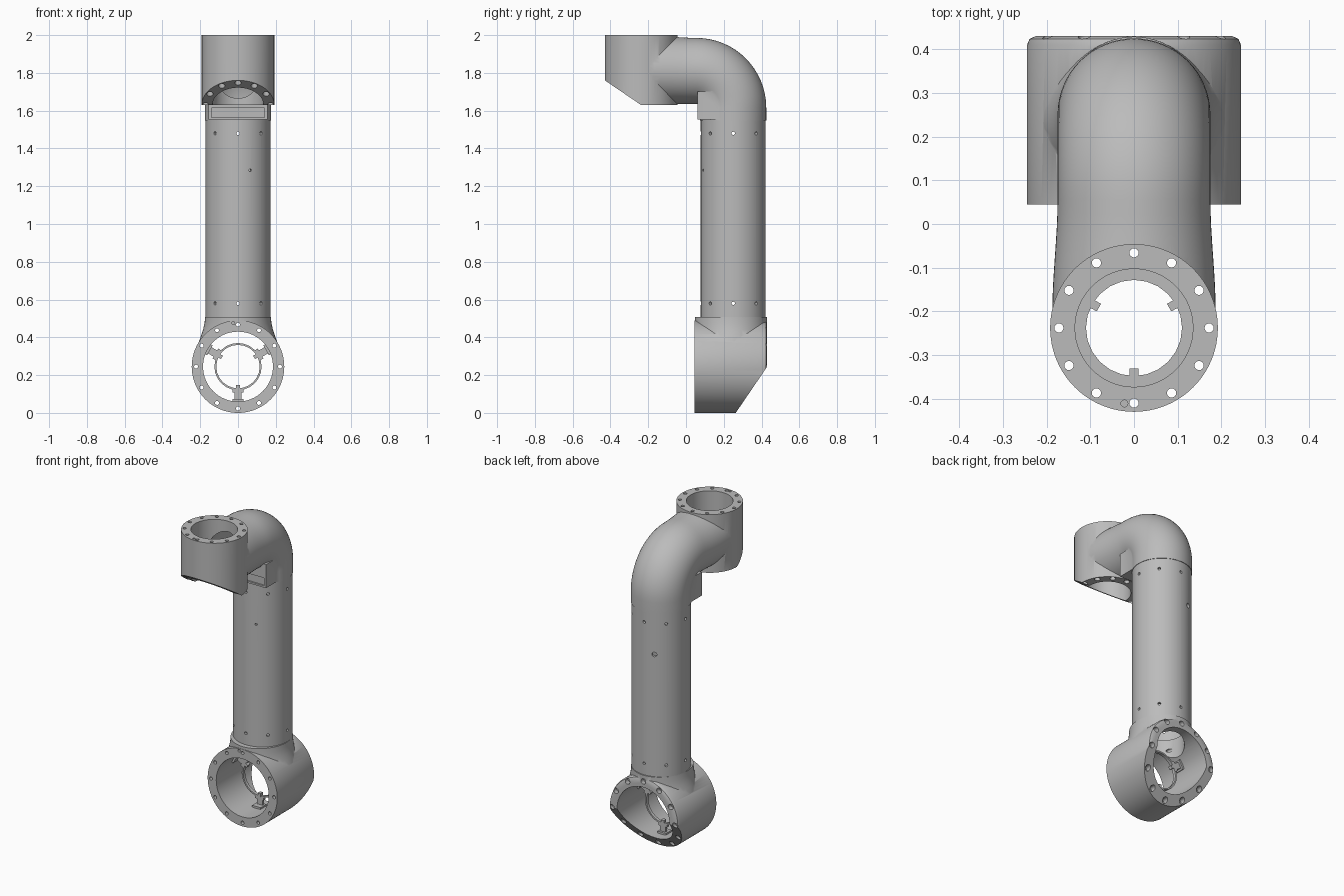
import bpy, bmesh
from math import sin, cos, pi, radians
from mathutils import Matrix, Vector

if "Cube" in bpy.data.objects:
    bpy.data.objects.remove(bpy.data.objects["Cube"])

grey = bpy.data.materials.new("cast_grey")
grey.use_nodes = True
grey.diffuse_color = (0.5, 0.5, 0.5, 1)
grey.node_tree.nodes["Principled BSDF"].inputs["Base Color"].default_value = (0.5, 0.5, 0.5, 1)


def circle(c, u, v, n=64):
    c, u, v = Vector(c), Vector(u), Vector(v)
    return [c + u * cos(2 * pi * i / n) + v * sin(2 * pi * i / n) for i in range(n)]


def loft(bm, rings, closed=False):
    """Skin a list of equal point rings; cap the ends unless closed."""
    rows = [[bm.verts.new(p) for p in r] for r in rings]
    n = len(rows[0])
    for a, b in zip(rows, rows[1:] + (rows[:1] if closed else [])):
        for i in range(n):
            j = (i + 1) % n
            bm.faces.new((a[i], a[j], b[j], b[i]))
    if not closed:
        bm.faces.new(rows[0][::-1])
        bm.faces.new(rows[-1])


def lathe(bm, profile, x=0, y=0, n=64, closed=False):
    """Profile of (radius, z) around a vertical axis."""
    loft(bm, [circle((x, y, z), (r, 0, 0), (0, r, 0), n) for r, z in profile], closed)


def block(bm, size, matrix):
    bmesh.ops.create_cube(bm, size=1, matrix=matrix @ Matrix.Diagonal((*size, 1)))


def finish(bm, name, frame=Matrix()):
    bmesh.ops.transform(bm, matrix=frame, verts=bm.verts)
    bmesh.ops.recalc_face_normals(bm, faces=bm.faces)
    mesh = bpy.data.meshes.new(name)
    bm.to_mesh(mesh)
    bm.free()
    mesh.materials.append(grey)
    ob = bpy.data.objects.new(name, mesh)
    bpy.context.collection.objects.link(ob)
    return ob


def activate(ob):
    bpy.ops.object.select_all(action='DESELECT')
    ob.select_set(True)
    bpy.context.view_layer.objects.active = ob


def combine(ob, tool, op='DIFFERENCE'):
    mod = ob.modifiers.new("cut", 'BOOLEAN')
    mod.operation, mod.object, mod.solver = op, tool, 'EXACT'
    activate(ob)
    bpy.ops.object.modifier_apply(modifier=mod.name)
    bpy.data.objects.remove(tool)


def smooth(ob):
    activate(ob)
    bpy.ops.object.shade_smooth_by_angle(angle=radians(32))


def machine_joint(ob, frame, top, base, bore, bolt_r, pin):
    """Slanted cut, bore, counterbored bolt circle and locating pin hole."""
    bm = bmesh.new()
    wedge = [(0.1, base - 0.068), (-0.4, base + 0.272), (-0.4, base - 0.068)]
    loft(bm, [[Vector((x, y, z)) for y, z in wedge] for x in (-0.4, 0.4)])
    combine(ob, finish(bm, "slant_cutter", frame))
    bm = bmesh.new()
    lathe(bm, [(bore, base - 0.1), (bore, top + 0.1)])
    combine(ob, finish(bm, "bore_cutter", frame))
    bm = bmesh.new()
    for k in range(12):
        a = k * pi / 6
        x, y = bolt_r * cos(a), bolt_r * sin(a)
        seat = max(base, base - 0.68 * y) + 0.03
        lathe(bm, [(0.017, base - 0.1), (0.017, seat), (0.0105, seat), (0.0105, top + 0.1)], x, y, 16)
    combine(ob, finish(bm, "bolt_cutter", frame))
    bm = bmesh.new()
    lathe(bm, [(0.008, top - 0.02), (0.008, top + 0.02)], *pin, 12)
    combine(ob, finish(bm, "pin_cutter", frame))


# Lower joint: horizontal housing with a flared neck
lower = Matrix.Translation((0, 0, 0.245)) @ Matrix.Rotation(pi / 2, 4, 'X')
bm = bmesh.new()
lathe(bm, [(0.245, -0.045), (0.245, -0.41), (0.239, -0.424), (0.226, -0.43)], n=96)
housing = finish(bm, "lower_housing", lower)
bm = bmesh.new()
flare = [(0.27, 0.232), (0.33, 0.222), (0.38, 0.206), (0.41, 0.195), (0.44, 0.185), (0.475, 0.177), (0.507, 0.174)]
loft(bm, [circle((0, 0.238, z), (r, 0, 0), (0, 0.191, 0)) for z, r in flare])
combine(housing, finish(bm, "neck"), 'UNION')
bm = bmesh.new()
lathe(bm, [(0.13, 0.26), (0.13, 0.6)], 0, 0.25)
combine(housing, finish(bm, "passage_cutter"))
machine_joint(housing, lower, -0.045, -0.43, 0.185, 0.222, (-0.025, 0.23))
smooth(housing)

# Straight tube with two rows of screw holes
bm = bmesh.new()
lathe(bm, [(0.155, 0.5), (0.172, 0.5), (0.172, 1.56), (0.155, 1.56)], 0, 0.25, closed=True)
tube = finish(bm, "main_tube")
bm = bmesh.new()
holes = [(k * pi / 4, z, 0.009) for k in range(8) for z in (0.58, 1.48)]
holes += [(radians(-68), 1.285, 0.007), (radians(112), 1.285, 0.015)]
for a, z, r in holes:
    d, side = Vector((cos(a), sin(a), 0)), Vector((-sin(a), cos(a), 0))
    loft(bm, [circle(Vector((0, 0.25, z)) + d * t, side * r, (0, 0, r), 12) for t in (0.14, 0.2)])
combine(tube, finish(bm, "screw_cutter"))
smooth(tube)


# Upper joint: elbow sweeping forward into a vertical head
def elbow_rings(r, start, end, grow):
    rings = [circle((0, 0.25, start), (r, 0, 0), (0, r, 0))]
    for k in range(17):
        a = k * pi / 32
        d = Vector((0, cos(a), sin(a)))
        rings.append(circle(Vector((0, 0.055, 1.615)) + d * 0.195, (r, 0, 0), d * r))
    for k in range(1, 9):
        t = k / 8
        s = grow * t * t * (3 - 2 * t)
        rings.append(circle((0, 0.055 + (end - 0.055) * t, 1.81 + s * 0.4),
                            (r + s, 0, 0), (0, 0, r + s * 0.6)))
    return rings


upper = Matrix.Translation((0, -0.238, 0))
bm = bmesh.new()
loft(bm, elbow_rings(0.175, 1.548, -0.2, 0.012))
elbow = finish(bm, "upper_elbow")
bm = bmesh.new()
lathe(bm, [(0.192, 1.63), (0.192, 2.0)], n=96)
combine(elbow, finish(bm, "head", upper), 'UNION')
bm = bmesh.new()
block(bm, (0.31, 0.14, 0.15), Matrix.Translation((0, 0.13, 1.627)))
combine(elbow, finish(bm, "tab"), 'UNION')
bm = bmesh.new()
block(bm, (0.28, 0.02, 0.05), Matrix.Translation((0, 0.06, 1.588)))
combine(elbow, finish(bm, "tab_recess_cutter"))
bm = bmesh.new()
loft(bm, elbow_rings(0.15, 1.5, -0.2, -0.04))
combine(elbow, finish(bm, "elbow_passage_cutter"))
machine_joint(elbow, upper, 2.0, 1.63, 0.135, 0.172, (-0.022, -0.173))
smooth(elbow)


# Retaining rings with three clips, the lower one carried on spokes
def retainer(name, frame, z, inner, outer, spokes):
    bm = bmesh.new()
    lathe(bm, [(inner, z), (outer, z), (outer, z + 0.02), (inner, z + 0.02)], n=24, closed=True)
    for a in (30, 150, 270):
        def at(r, dz=0.01):
            return Matrix.Rotation(radians(a), 4, 'Z') @ Matrix.Translation((r, 0, z + dz))
        block(bm, (0.022, 0.02, 0.024), at(inner - 0.006))
        if spokes:
            block(bm, (0.07, 0.038, 0.014), at(0.152))
            block(bm, (0.014, 0.06, 0.06), at(0.179, 0.02))
            block(bm, (0.02, 0.06, 0.018), at(outer + 0.003))
    smooth(finish(bm, name, frame))


retainer("lower_retainer", lower, -0.235, 0.115, 0.125, True)
retainer("upper_retainer", upper, 1.79, 0.11, 0.138, False)
